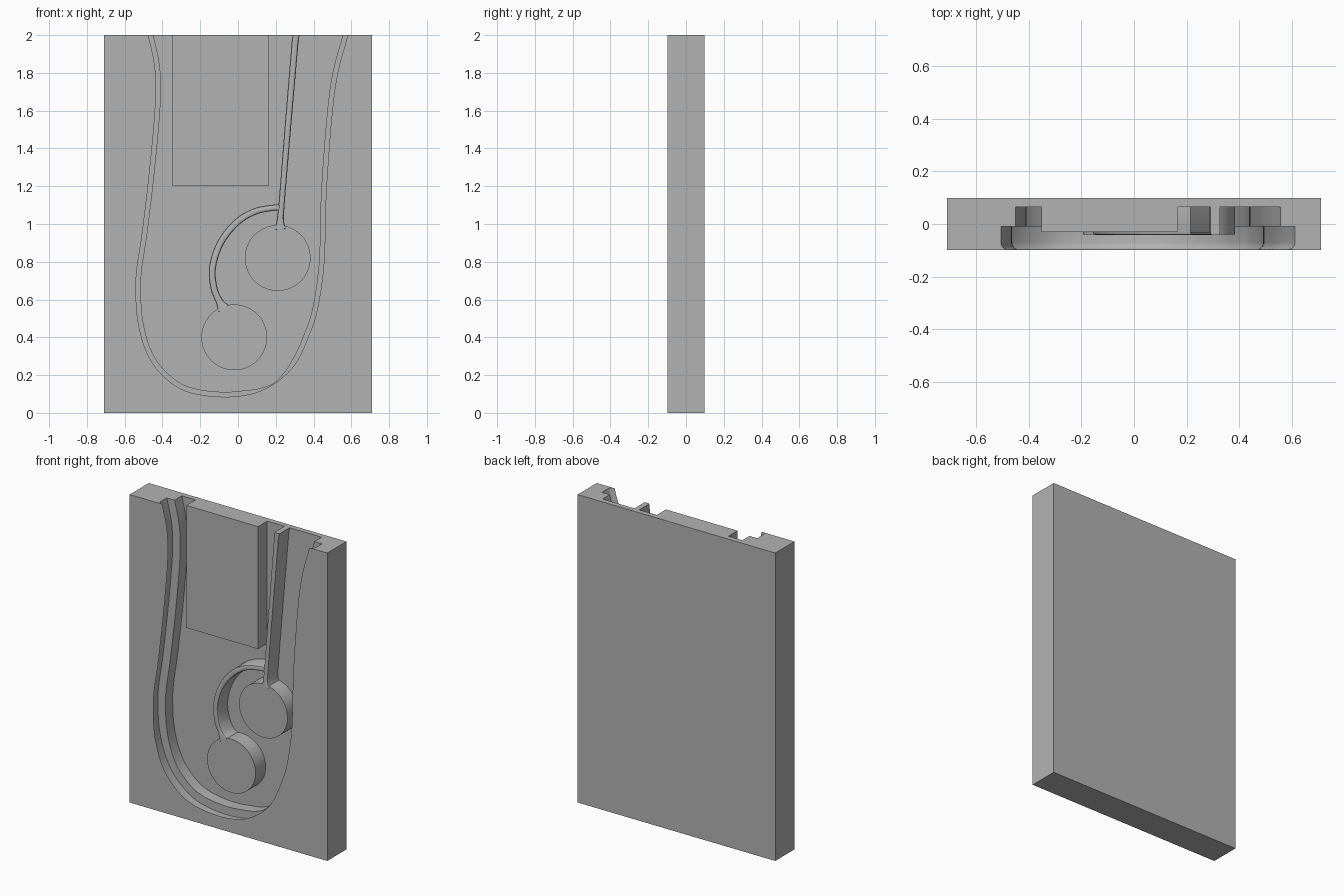
import bpy, bmesh, math
from mathutils import Vector

if "Cube" in bpy.data.objects:
    bpy.data.objects.remove(bpy.data.objects["Cube"])

FRONT, BACK, FLOOR, STEP, TOP = -0.098, 0.098, 0.064, -0.01, 2.0

grey = bpy.data.materials.new("plain grey")
grey.use_nodes = True
grey.diffuse_color = (0.45, 0.45, 0.45, 1)
grey.node_tree.nodes["Principled BSDF"].inputs["Base Color"].default_value = (0.45, 0.45, 0.45, 1)


def smooth_path(pts, steps=5):
    """Catmull-Rom curve through points of any dimension."""
    pts = [Vector(p) for p in pts]
    out = []
    for i in range(len(pts) - 1):
        a, b = pts[max(i - 1, 0)], pts[i]
        c, d = pts[i + 1], pts[min(i + 2, len(pts) - 1)]
        for s in range(steps):
            t = s / steps
            out.append(0.5 * (2 * b + (c - a) * t + (2 * a - 5 * b + 4 * c - d) * t * t
                              + (3 * b - a - 3 * c + d) * t ** 3))
    return out + [pts[-1]]


def outward(outline):
    """Unit outward normals of a closed anticlockwise outline in x, z."""
    n = len(outline)
    result = []
    for i in range(n):
        t = (outline[(i + 1) % n] - outline[i]).normalized() + (outline[i] - outline[i - 1]).normalized()
        result.append(Vector((t.y, -t.x)).normalized())
    return result


def loft(name, outline, rings, limit=TOP, fade=lambda p: 1.0):
    """Solid through copies of an outline; each ring is (y, outward offset)."""
    outline = [Vector(p[:2]) for p in outline]
    normals = outward(outline)
    bm = bmesh.new()
    loops = []
    for y, off in rings:
        loop = []
        for p, nrm in zip(outline, normals):
            q = p + nrm * off * (fade(p) if off < 0 else 1)
            loop.append(bm.verts.new((q.x, y, min(q.y, limit))))
        loops.append(loop)
    for a, b in zip(loops, loops[1:]):
        for i in range(len(a)):
            bm.faces.new((a[i - 1], a[i], b[i], b[i - 1]))
    bm.faces.new(loops[0])
    bm.faces.new(loops[-1])
    bmesh.ops.recalc_face_normals(bm, faces=bm.faces)
    mesh = bpy.data.meshes.new(name)
    bm.to_mesh(mesh)
    bm.free()
    mesh.materials.append(grey)
    obj = bpy.data.objects.new(name, mesh)
    bpy.context.collection.objects.link(obj)
    return obj


def activate(obj):
    bpy.ops.object.select_all(action='DESELECT')
    obj.select_set(True)
    bpy.context.view_layer.objects.active = obj


def rectangle(x0, x1, z0, z1):
    return [(x0, z0), (x1, z0), (x1, z1), (x0, z1)]


def rib(name, pts):
    """Rounded wall along a path of (x, z, half width)."""
    path = smooth_path(pts)
    left, right = [], []
    for i, p in enumerate(path):
        t = path[min(i + 1, len(path) - 1)] - path[max(i - 1, 0)]
        side = Vector((t.y, -t.x)).normalized() * p.z
        right.append(p.xy + side)
        left.append(p.xy - side)
    return loft(name, right + left[::-1],
                [(FLOOR, 0), (-0.032, 0), (-0.039, -0.003), (-0.042, -0.01)])


# Slab with the hollow cut out of its front
slab = loft("slab", rectangle(-0.71, 0.71, 0, TOP), [(FRONT, 0), (BACK, 0)])
opening = smooth_path([
    (-.56, 2.2), (-.495, 2.06), (-.476, 2), (-.444, 1.86), (-.434, 1.72), (-.444, 1.53),
    (-.472, 1.24), (-.508, .94), (-.534, .77), (-.54, .65), (-.53, .49), (-.487, .33),
    (-.41, .21), (-.28, .117), (-.085, .085), (.09, .106), (.22, .175), (.31, .27),
    (.375, .41), (.42, .55), (.455, .8), (.468, 1.2), (.513, 1.72), (.582, 2),
    (.60, 2.06), (.64, 2.2)])
LIP = 0.028
# Undercut lip, straight groove wall, then a narrower deep pocket
rings = [(FRONT - 0.02, 0), (FRONT, 0)]
for k in range(1, 6):
    a = k / 5 * math.pi / 2
    rings.append((FRONT + LIP * (1 - math.cos(a)), LIP * math.sin(a)))
rings += [(STEP, LIP), (STEP, -0.026), (FLOOR, -0.026)]
merge = Vector((0.19, 0.155))
cutter = loft("hollow_cutter", opening, rings, limit=3,
              fade=lambda p: min(1, 0.1 + (p - merge).length / 0.18))
cutter.hide_render = True
mod = slab.modifiers.new("hollow", 'BOOLEAN')
mod.operation, mod.solver, mod.object = 'DIFFERENCE', 'EXACT', cutter
activate(slab)
bpy.ops.object.modifier_apply(modifier=mod.name)
bpy.data.objects.remove(cutter)

# Raised parts standing on the hollow floor
parts = [slab]
parts.append(loft("raised_block", rectangle(-0.35, 0.165, 1.205, TOP), [(-0.03, 0), (FLOOR, 0)]))
for name, cx, cz in (("upper_disc", 0.21, 0.82), ("lower_disc", -0.02, 0.40)):
    ring = [(cx + 0.174 * math.cos(i * math.tau / 64), cz + 0.174 * math.sin(i * math.tau / 64))
            for i in range(64)]
    parts.append(loft(name, ring, [(-0.04, 0), (FLOOR, 0)]))
parts.append(rib("straight_rib", [(.225, .97, .03), (.224, 1.02, .019), (.232, 1.12, .016),
                                  (.268, 1.56, .017), (.308, 2.03, .018)]))
parts.append(rib("curved_rib", [(-.075, .55, .035), (-.098, .59, .02), (-.127, .66, .018),
                                (-.135, .77, .018), (-.093, .9, .018), (-.005, 1.01, .018),
                                (.1, 1.07, .017), (.225, 1.09, .016)]))

for obj in parts:
    activate(obj)
    bpy.ops.object.shade_smooth_by_angle(angle=math.radians(30))
